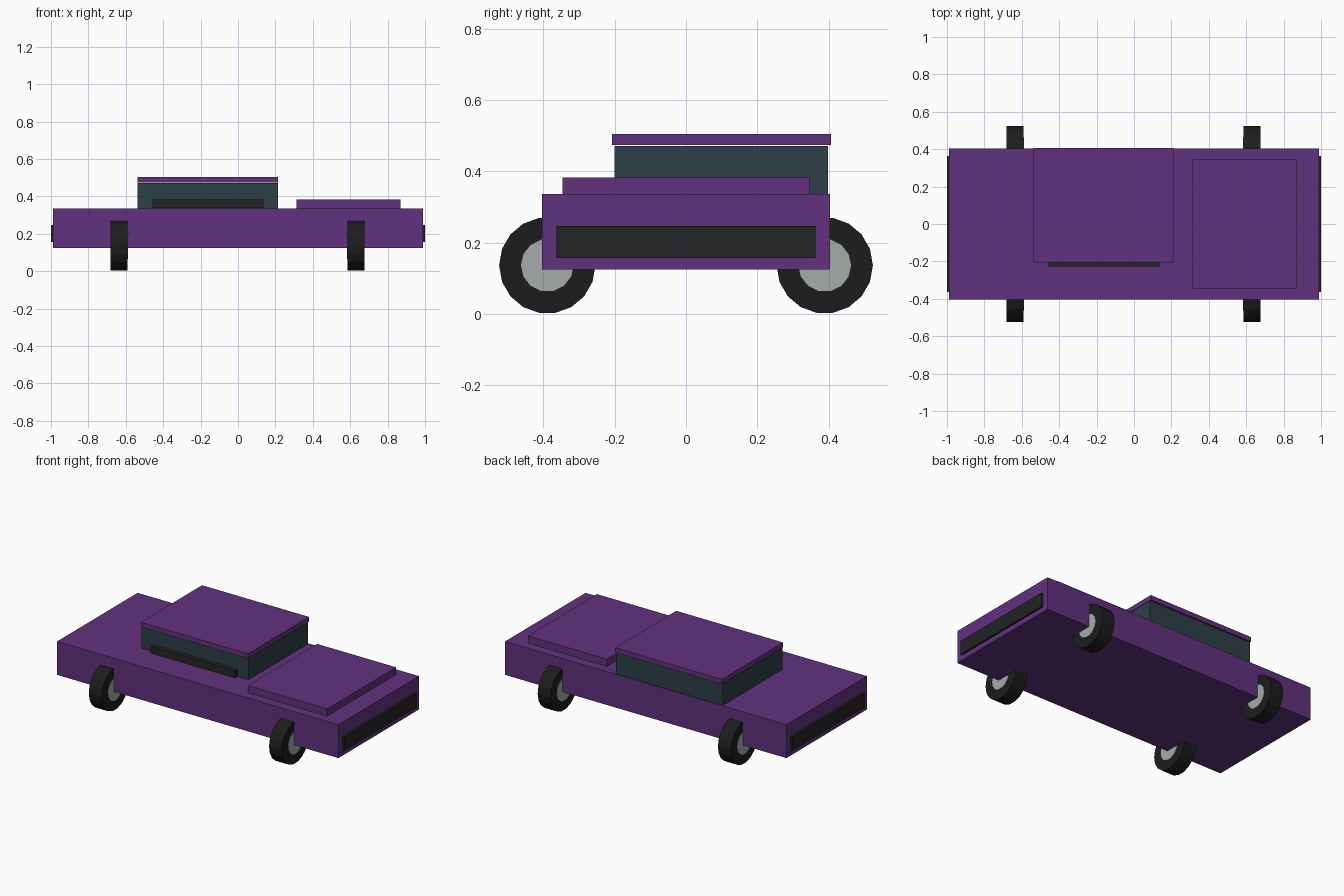
import bpy
import math

if "Cube" in bpy.data.objects:
    bpy.data.objects.remove(bpy.data.objects["Cube"])


def material(name, rgb):
    m = bpy.data.materials.new(name)
    m.diffuse_color = (*rgb, 1)
    m.use_nodes = True
    m.node_tree.nodes["Principled BSDF"].inputs["Base Color"].default_value = m.diffuse_color
    return m


PAINT = material("purple_paint", (0.12, 0.032, 0.21))
GLASS = material("tinted_glass", (0.027, 0.05, 0.065))
TRIM = material("dark_trim", (0.016, 0.017, 0.018))
RUBBER = material("rubber", (0.012, 0.012, 0.013))
METAL = material("hub_metal", (0.38, 0.41, 0.41))


def box(name, mat, x, y, z):
    """Box from (min, max) ranges on each axis."""
    bpy.ops.mesh.primitive_cube_add(size=1, location=[sum(r) / 2 for r in (x, y, z)])
    ob = bpy.context.object
    ob.name = name
    ob.scale = [r[1] - r[0] for r in (x, y, z)]
    bpy.ops.object.transform_apply(location=False, rotation=False, scale=True)
    ob.data.materials.append(mat)


def disc(name, mat, radius, width, sides, loc):
    """Cylinder with its axle along x."""
    bpy.ops.mesh.primitive_cylinder_add(vertices=sides, radius=radius, depth=width,
                                        location=loc, rotation=(0, math.pi / 2, 0))
    ob = bpy.context.object
    ob.name = name
    ob.data.materials.append(mat)


# Body, bonnet panel and cabin
box("body", PAINT, (-0.988, 0.988), (-0.404, 0.404), (0.124, 0.336))
box("bonnet", PAINT, (0.314, 0.868), (-0.346, 0.346), (0.336, 0.382))
box("cabin_glass", GLASS, (-0.537, 0.213), (-0.2, 0.398), (0.336, 0.471))
box("roof", PAINT, (-0.537, 0.214), (-0.207, 0.406), (0.473, 0.504))
box("side_trim", TRIM, (-0.457, 0.137), (-0.226, -0.195), (0.337, 0.382))

# Bumper panels at both ends
for label, s in (("nose", 1), ("tail", -1)):
    box(label + "_bumper", TRIM, sorted((s * 0.97, s * 1.0)), (-0.363, 0.363), (0.157, 0.247))

# Wheels, with a hub showing on both faces
for x, end in ((0.63, "nose"), (-0.636, "tail")):
    for y, side in ((-0.389, "near"), (0.389, "far")):
        loc = (x, y, 0.136)
        disc(f"{end}_{side}_tyre", RUBBER, 0.135, 0.09, 18, loc)
        disc(f"{end}_{side}_hub", METAL, 0.074, 0.094, 14, loc)
